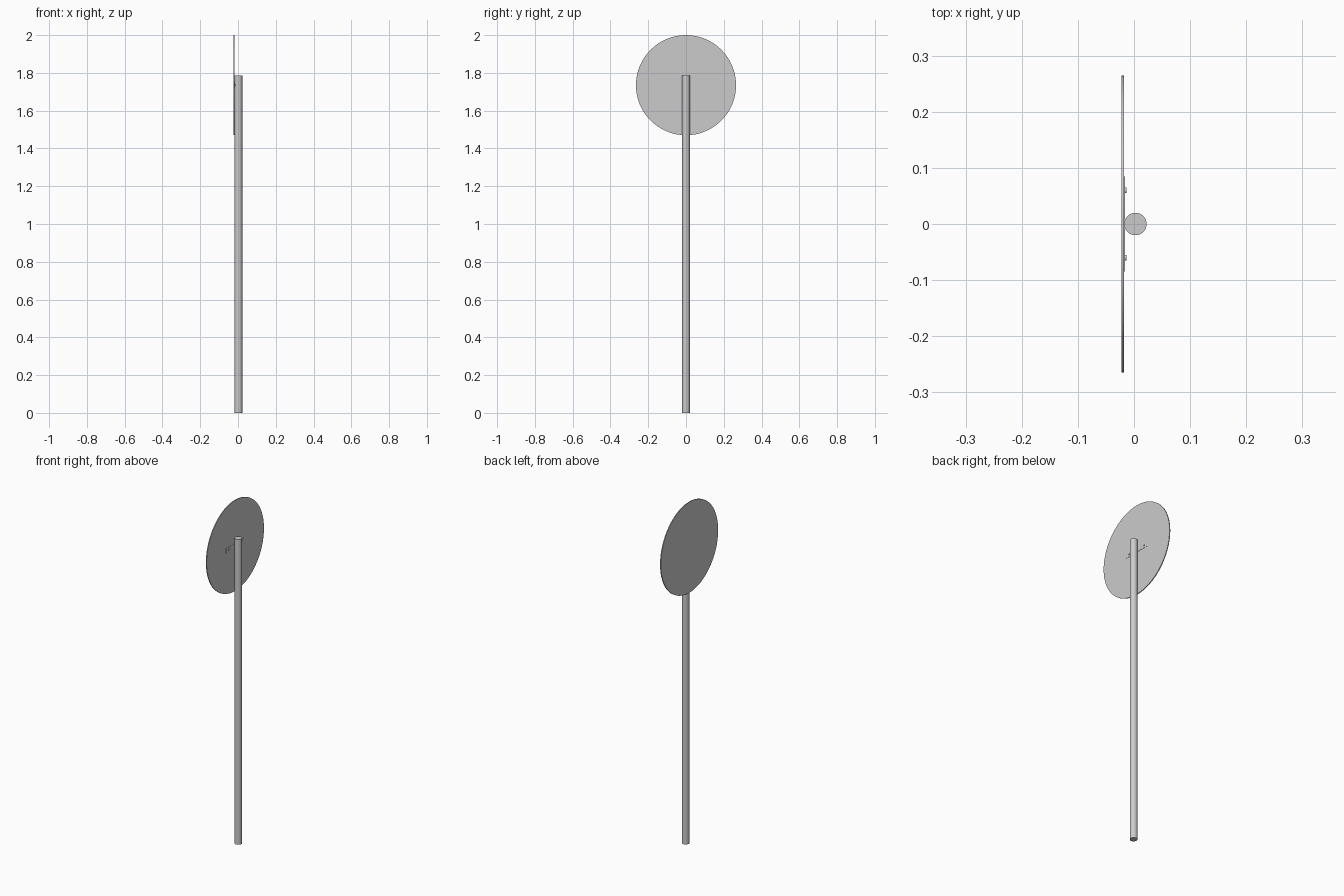
import bpy
import math

if "Cube" in bpy.data.objects:
    bpy.data.objects.remove(bpy.data.objects["Cube"])

# single flat grey metal
metal = bpy.data.materials.new("grey_metal")
metal.diffuse_color = (0.6, 0.6, 0.6, 1.0)
metal.use_nodes = True
metal.node_tree.nodes["Principled BSDF"].inputs["Base Color"].default_value = metal.diffuse_color


def finish(obj, name):
    obj.name = name
    obj.data.materials.append(metal)
    return obj


def cylinder(name, radius, depth, location, sides, along_x=False):
    rotation = (0, math.pi / 2, 0) if along_x else (0, 0, 0)
    bpy.ops.mesh.primitive_cylinder_add(vertices=sides, radius=radius, depth=depth,
                                        location=location, rotation=rotation)
    bpy.ops.object.shade_smooth_by_angle(angle=math.radians(35))
    return finish(bpy.context.object, name)


DISC_Z = 1.735

# upright pole
cylinder("pole", 0.02, 1.785, (0.0025, 0, 0.8925), 32)

# round sign plate standing against the pole
cylinder("sign_disc", 0.265, 0.005, (-0.02, 0, DISC_Z), 64, along_x=True)

# thin mounting strap across the back of the disc
bpy.ops.mesh.primitive_cube_add(size=1, location=(-0.017, 0, DISC_Z))
strap = finish(bpy.context.object, "mounting_strap")
strap.scale = (0.0015, 0.17, 0.03)

# bolts holding the strap on both sides of the pole
for side, label in ((-1, "front"), (1, "back")):
    cylinder("bolt_" + label, 0.005, 0.005, (-0.016, side * 0.06, DISC_Z), 12, along_x=True)
